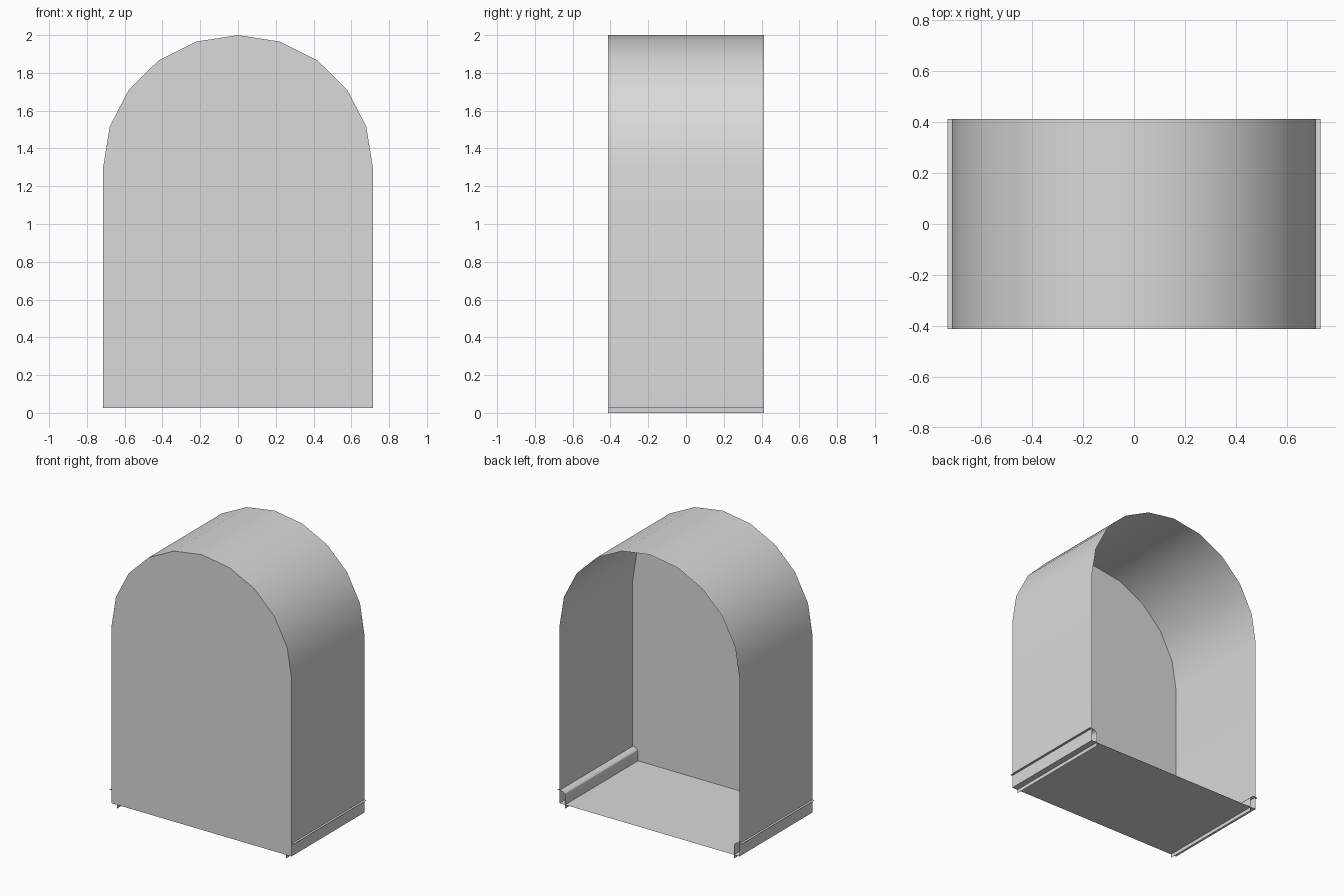
import bpy, bmesh, math

if "Cube" in bpy.data.objects:
    bpy.data.objects.remove(bpy.data.objects["Cube"])

HALF_W, HALF_D = 0.714, 0.413     # half width and half depth of the arch
BASE, SPRING, TOP = 0.026, 1.30, 2.0

grey = bpy.data.materials.new("light_grey")
grey.diffuse_color = (0.7, 0.7, 0.7, 1)
grey.use_nodes = True
grey.node_tree.nodes["Principled BSDF"].inputs["Base Color"].default_value = grey.diffuse_color


def finish(name, bm, smooth=False):
    mesh = bpy.data.meshes.new(name)
    bm.to_mesh(mesh)
    bm.free()
    mesh.materials.append(grey)
    ob = bpy.data.objects.new(name, mesh)
    bpy.context.collection.objects.link(ob)
    if smooth:
        bpy.ops.object.select_all(action='DESELECT')
        ob.select_set(True)
        bpy.context.view_layer.objects.active = ob
        bpy.ops.object.shade_smooth_by_angle(angle=math.radians(30))
    return ob


def sheet(name, profile, smooth=False):
    """Open strip: an (x, z) profile swept from front to back."""
    bm = bmesh.new()
    rows = [[bm.verts.new((x, y, z)) for x, z in profile]
            for y in (-HALF_D, HALF_D)]
    for i in range(len(profile) - 1):
        bm.faces.new((rows[0][i], rows[0][i + 1], rows[1][i + 1], rows[1][i]))
    return finish(name, bm, smooth)


# Arch outline: straight sides with a ten-sided half round on top
arch = [(HALF_W, BASE)]
for i in range(11):
    a = math.pi * i / 10
    arch.append((HALF_W * math.cos(a), SPRING + (TOP - SPRING) * math.sin(a)))
arch.append((-HALF_W, BASE))

# Side walls and curved roof as one thin skin, open at the back
sheet("arched_shell", arch, smooth=True)

# Closed front panel
bm = bmesh.new()
bm.faces.new([bm.verts.new((x, -HALF_D, z)) for x, z in reversed(arch)])
bm.normal_update()
if bm.faces[:][0].normal.y > 0:
    bmesh.ops.reverse_faces(bm, faces=bm.faces[:])
finish("front_panel", bm)

# Floor
sheet("floor", [(-HALF_W, BASE), (HALF_W, BASE)])

# Thin hooked rails: outer lip, rounded shoulder, inner leg below the floor
R, LEG, RAIL_TOP = 0.03, 0.67, 0.118
shoulder = [(LEG + R - R * math.sin(t), RAIL_TOP - R + R * math.cos(t))
            for t in (math.pi / 2 * i / 3 for i in range(4))]
rail = [(0.731, RAIL_TOP)] + shoulder + [(LEG, 0.0)]
sheet("right_rail", rail[::-1], smooth=True)
sheet("left_rail", [(-x, z) for x, z in rail], smooth=True)
